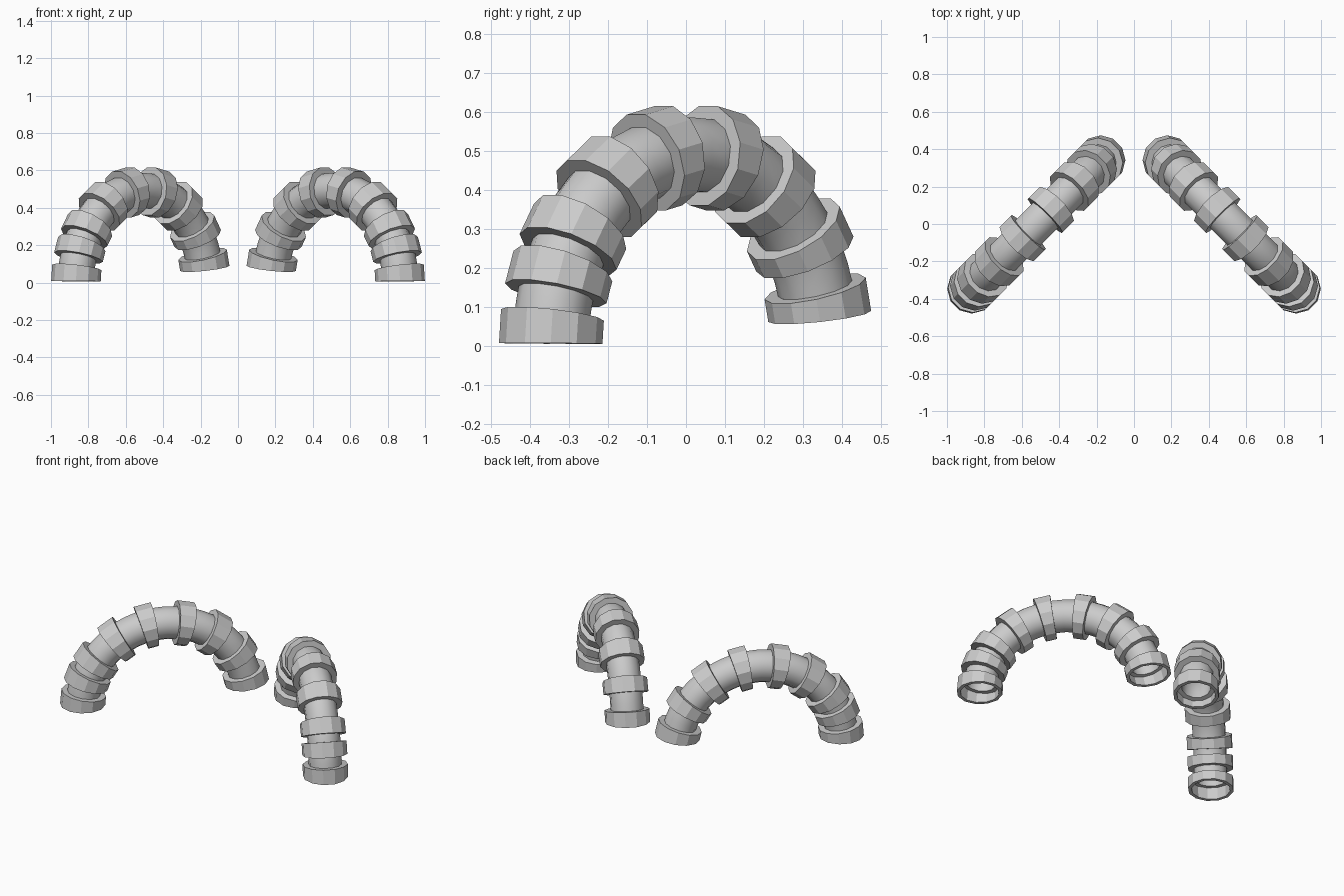
import bpy, bmesh
from math import radians, cos, sin, pi
from mathutils import Vector

if "Cube" in bpy.data.objects:
    bpy.data.objects.remove(bpy.data.objects["Cube"])

SIDES = 12
ARC_R = 0.49      # radius of the arch centreline
COLLAR_R = 0.1325
PIPE_R = 0.097
BORE_R = 0.085
SOCKET_R = 0.112
START, END = 0.6, 171.3   # arch sweep in degrees


def ring_point(side, deg, radius, k):
    """Point on a cross-section of the arch, which stands in a diagonal vertical plane."""
    a, t = radians(deg), 2 * pi * (k + 0.5) / SIDES
    along = Vector((side * 0.7071, -0.7071, 0))
    across = Vector((side * 0.7071, 0.7071, 0))
    radial = along * cos(a) + Vector((0, 0, sin(a)))
    centre = Vector((side * 0.52, 0, 0.002))
    return centre + radial * (ARC_R + radius * cos(t)) + across * radius * sin(t)


def sweep(name, side, loop):
    """Revolve a closed (degrees, radius) profile around the arch centreline."""
    bm = bmesh.new()
    rings = [[bm.verts.new(ring_point(side, d, r, k)) for k in range(SIDES)] for d, r in loop]
    for i, ring in enumerate(rings):
        nxt = rings[(i + 1) % len(rings)]
        for k in range(SIDES):
            j = (k + 1) % SIDES
            bm.faces.new((ring[k], ring[j], nxt[j], nxt[k]))
    bmesh.ops.recalc_face_normals(bm, faces=bm.faces)
    mesh = bpy.data.meshes.new(name)
    bm.to_mesh(mesh)
    bm.free()
    obj = bpy.data.objects.new(name, mesh)
    bpy.context.collection.objects.link(obj)
    return obj


def smooth(obj, deg):
    bpy.ops.object.select_all(action='DESELECT')
    obj.select_set(True)
    bpy.context.view_layer.objects.active = obj
    bpy.ops.object.shade_smooth_by_angle(angle=radians(deg))


COLLARS = [(15.8, 24.5), (29.3, 38.5), (50, 60), (73, 82.5),
           (97.5, 107), (120, 130), (142.5, 151.5)]
FOOT = 8.6

for side, label in ((1, "right"), (-1, "left")):
    # Hollow curved pipe, with a joint at each collar and midway between
    edges = [START + FOOT * 0.8] + [d for c in COLLARS for d in c] + [END - FOOT * 0.8]
    stops = []
    for a, b in zip(edges, edges[1:]):
        stops += [a, (a + b) / 2]
    stops.append(edges[-1])
    pipe = sweep(label + "_pipe", side,
                 [(d, PIPE_R) for d in stops] + [(d, BORE_R) for d in reversed(stops)])
    smooth(pipe, 40)

    # Raised collars
    for n, (a, b) in enumerate(COLLARS):
        sweep(f"{label}_collar_{n + 1}", side,
              [(a, COLLAR_R), (b, COLLAR_R), (b, PIPE_R - 0.004), (a, PIPE_R - 0.004)])

    # Open end sockets
    for name, tip, inward in (("front_socket", START, 1), ("back_socket", END, -1)):
        back, floor = tip + inward * FOOT, tip + inward * FOOT * 0.8
        sweep(f"{label}_{name}", side,
              [(tip, COLLAR_R), (back, COLLAR_R), (back, PIPE_R - 0.004),
               (floor, PIPE_R - 0.004), (floor, SOCKET_R), (tip, SOCKET_R)])
